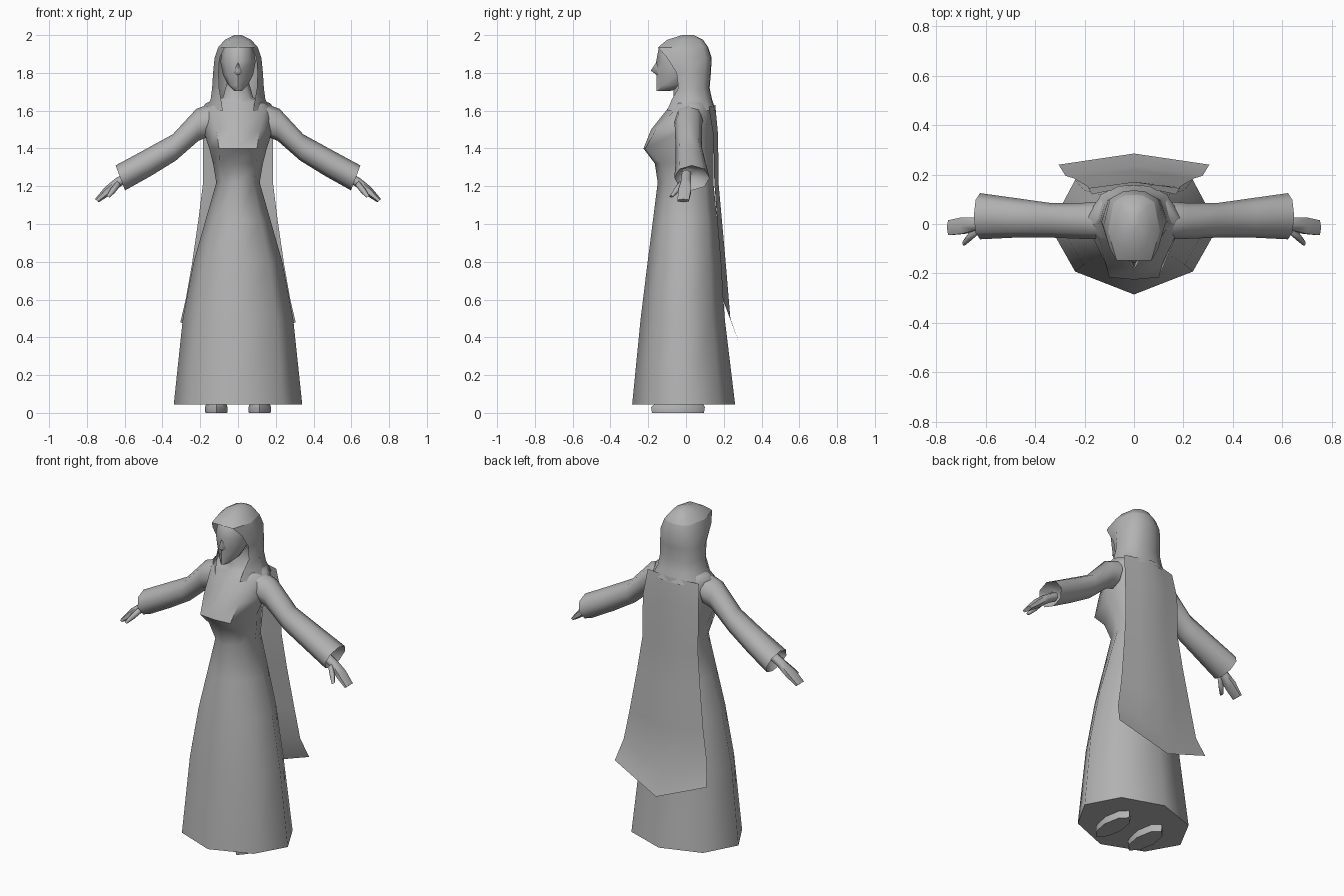
import bpy, bmesh, math

grey = bpy.data.materials.new("plain_grey")
grey.diffuse_color = (0.45, 0.45, 0.45, 1)


def finish(name, bm, mirror=False, recalc=True, angle=65):
    if recalc:
        bmesh.ops.recalc_face_normals(bm, faces=bm.faces[:])
    me = bpy.data.meshes.new(name)
    bm.to_mesh(me)
    bm.free()
    me.materials.append(grey)
    ob = bpy.data.objects.new(name, me)
    bpy.context.collection.objects.link(ob)
    bpy.ops.object.select_all(action='DESELECT')
    ob.select_set(True)
    bpy.context.view_layer.objects.active = ob
    bpy.ops.object.shade_smooth_by_angle(angle=math.radians(angle))
    if mirror:
        ob.modifiers.new("mirror", 'MIRROR').use_clip = False
    return ob


def loft(name, rows, closed=True, cap_start=True, cap_end=True, **kw):
    """Skin a list of equal-length point rows."""
    bm = bmesh.new()
    vs = [[bm.verts.new(p) for p in r] for r in rows]
    n = len(rows[0])
    for a, b in zip(vs, vs[1:]):
        for i in range(n if closed else n - 1):
            j = (i + 1) % n
            bm.faces.new((a[i], a[j], b[j], b[i]))
    if cap_start:
        bm.faces.new(vs[0][::-1])
    if cap_end:
        bm.faces.new(vs[-1])
    return finish(name, bm, **kw)


def ring(z, w, yf, yb, a=0.7, b=0.66, cx=0):
    """Eight-sided horizontal section; a, b shape the front corners."""
    c, r = (yf + yb) / 2, (yb - yf) / 2
    half = [(a * w, c - b * r), (w, c), (0.7 * w, c + 0.7 * r)]
    pts = [(0, yf)] + half + [(0, yb)] + [(-x, y) for x, y in half[::-1]]
    return [(x + cx, y, z) for x, y in pts]


def tube(rows, n=8):
    """Sections given as (top x, top z, bottom x, bottom z, y min, y max)."""
    out = []
    for tx, tz, bx, bz, y0, y1 in rows:
        r = []
        for i in range(n):
            t = 2 * math.pi * i / n
            c, s = math.cos(t), math.sin(t)
            r.append(((tx + bx) / 2 + (tx - bx) / 2 * c,
                      (y0 + y1) / 2 + (y1 - y0) / 2 * s,
                      (tz + bz) / 2 + (tz - bz) / 2 * c))
        out.append(r)
    return out


# Gown: skirt, bodice and neck in one skin
loft("gown", [
    ring(0.045, 0.34, -0.285, 0.26),
    ring(0.50, 0.292, -0.24, 0.205),
    ring(0.80, 0.235, -0.203, 0.185),
    ring(1.02, 0.172, -0.175, 0.165),
    ring(1.22, 0.115, -0.15, 0.145),
    ring(1.32, 0.132, -0.165, 0.145, 0.75, 0.8),
    ring(1.40, 0.152, -0.225, 0.145, 0.66, 0.95),
    ring(1.50, 0.185, -0.185, 0.15, 0.62, 0.85),
    ring(1.60, 0.20, -0.105, 0.145),
    ring(1.64, 0.17, -0.075, 0.13),
    ring(1.67, 0.08, -0.065, 0.10),
    ring(1.76, 0.055, -0.07, 0.06),
])

# Head
loft("head", [
    ring(1.705, 0.022, -0.157, -0.08),
    ring(1.735, 0.052, -0.157, 0.02),
    ring(1.79, 0.08, -0.155, 0.07),
    ring(1.86, 0.093, -0.158, 0.08),
    ring(1.93, 0.082, -0.145, 0.08),
    ring(1.97, 0.045, -0.10, 0.06),
])

# Nose
bm = bmesh.new()
top, tip, low, left, right = [bm.verts.new(p) for p in (
    (0, -0.152, 1.865), (0, -0.186, 1.812), (0, -0.15, 1.785),
    (-0.022, -0.148, 1.80), (0.022, -0.148, 1.80))]
for f in ((top, left, tip), (top, tip, right), (tip, left, low), (tip, low, right)):
    bm.faces.new(f)
finish("nose", bm, recalc=False)

# Hair: crown cap plus a curtain that is open around the face
def hair_row(z, xf, yf, w, yb):
    half = [(xf, yf), (w, yf * 0.35 + yb * 0.2), (0.78 * w, yb * 0.75), (0.35 * w, yb * 0.97)]
    pts = half + [(0, yb)] + [(-x, y) for x, y in half[::-1]]
    return [(x, y, z) for x, y in pts]


loft("hair", [
    hair_row(1.60, 0.08, -0.10, 0.175, 0.158),
    hair_row(1.66, 0.09, -0.075, 0.145, 0.138),
    hair_row(1.72, 0.10, -0.04, 0.137, 0.125),
    hair_row(1.80, 0.103, -0.05, 0.132, 0.132),
    hair_row(1.88, 0.098, -0.10, 0.124, 0.136),
    hair_row(1.935, 0.07, -0.148, 0.105, 0.118),
], closed=False, cap_start=False, cap_end=False)
loft("hair_crown", [
    hair_row(1.935, 0.07, -0.148, 0.105, 0.118),
    hair_row(1.975, 0.045, -0.10, 0.07, 0.09),
    hair_row(2.0, 0.012, -0.02, 0.02, 0.04),
], cap_start=False)

# Sleeves with open cuffs
loft("sleeve", tube([
    (0.15, 1.635, 0.16, 1.46, -0.06, 0.09),
    (0.22, 1.61, 0.21, 1.44, -0.06, 0.085),
    (0.345, 1.475, 0.33, 1.335, -0.055, 0.085),
    (0.50, 1.39, 0.46, 1.255, -0.055, 0.105),
    (0.648, 1.31, 0.598, 1.178, -0.062, 0.125),
    (0.58, 1.30, 0.555, 1.23, -0.03, 0.06),
]), mirror=True)

# Hands and thumbs
loft("hand", tube([
    (0.57, 1.29, 0.555, 1.24, -0.025, 0.03),
    (0.65, 1.24, 0.62, 1.20, -0.03, 0.03),
    (0.705, 1.195, 0.675, 1.155, -0.045, 0.032),
    (0.757, 1.132, 0.737, 1.115, -0.05, 0.02),
], 6), mirror=True)
loft("thumb", tube([
    (0.64, 1.23, 0.62, 1.205, -0.04, 0.0),
    (0.675, 1.185, 0.652, 1.165, -0.068, -0.035),
    (0.695, 1.15, 0.68, 1.14, -0.088, -0.066),
], 6), mirror=True)

# Feet
loft("foot", [
    ring(0.0, 0.058, -0.18, 0.095, cx=0.115),
    ring(0.03, 0.06, -0.185, 0.10, cx=0.115),
    ring(0.07, 0.045, -0.14, 0.08, cx=0.115),
], mirror=True)


# Cape: rows of (edge x, edge y, edge z, centre y, centre z), flared hem
def cape_row(ex, ey, ez, cy, cz):
    row = []
    for t in (-1, -0.5, 0, 0.5, 1):
        k = abs(t)
        row.append((ex * t, cy + (ey - cy) * k, cz + (ez - cz) * k))
    return row


loft("cape", [
    cape_row(0.17, 0.12, 1.62, 0.155, 1.63),
    cape_row(0.185, 0.145, 1.47, 0.17, 1.47),
    cape_row(0.185, 0.15, 1.22, 0.172, 1.22),
    cape_row(0.21, 0.165, 1.02, 0.192, 1.0),
    cape_row(0.245, 0.185, 0.78, 0.215, 0.74),
    cape_row(0.277, 0.195, 0.60, 0.235, 0.50),
    cape_row(0.305, 0.24, 0.48, 0.285, 0.36),
], closed=False, cap_start=False, cap_end=False)
